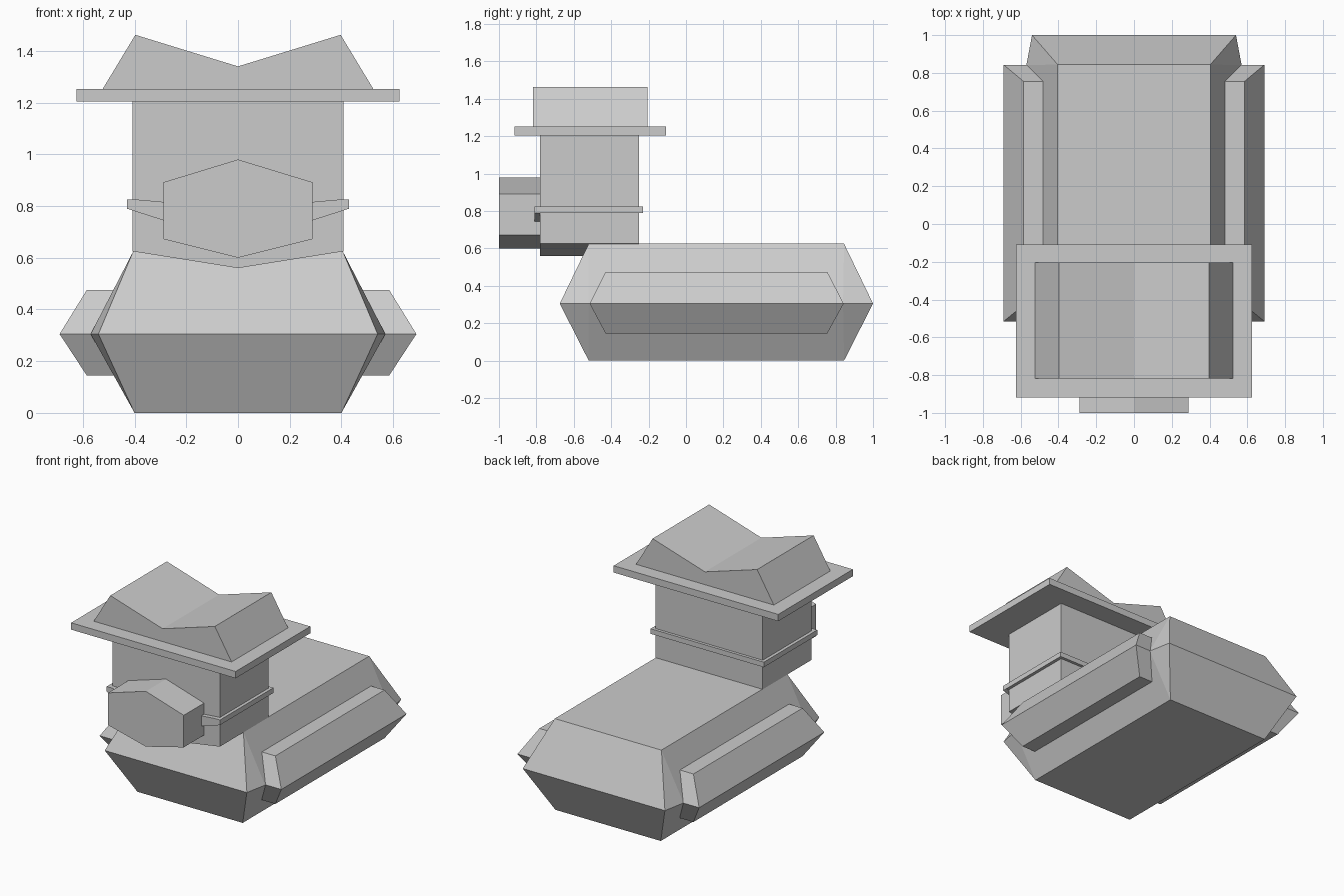
import bpy, bmesh

if "Cube" in bpy.data.objects:
    bpy.data.objects.remove(bpy.data.objects["Cube"])


def finish(bm, name):
    bmesh.ops.recalc_face_normals(bm, faces=bm.faces)
    me = bpy.data.meshes.new(name)
    bm.to_mesh(me)
    bm.free()
    ob = bpy.data.objects.new(name, me)
    bpy.context.collection.objects.link(ob)
    return ob


def loft(name, rings):
    """Closed solid through rings of equal point count."""
    bm = bmesh.new()
    rs = [[bm.verts.new(p) for p in r] for r in rings]
    n = len(rs[0])
    for a, b in zip(rs, rs[1:]):
        for i in range(n):
            j = (i + 1) % n
            bm.faces.new((a[i], a[j], b[j], b[i]))
    bm.faces.new(rs[0])
    bm.faces.new(rs[-1])
    return finish(bm, name)


def prism(name, profile, y0, y1):
    """Extrude a front-view (x, z) profile along y."""
    return loft(name, [[(x, y, z) for x, z in profile] for y in (y0, y1)])


def box(name, x0, x1, y0, y1, z0, z1):
    return prism(name, [(x0, z0), (x1, z0), (x1, z1), (x0, z1)], y0, y1)


def rect(x0, x1, y0, y1, z):
    return [(x0, y0, z), (x1, y0, z), (x1, y1, z), (x0, y1, z)]


def mirrored(half):
    """Complete a symmetric profile from its right half (x >= 0)."""
    return half + [(-x, z) for x, z in reversed(half) if x > 0]


# main hull: faceted, widest at the waist, with clipped corners
bm = bmesh.new()
points = rect(-0.40, 0.40, -0.52, 0.845, 0) + rect(-0.405, 0.405, -0.52, 0.845, 0.625)
points += rect(-0.57, 0.57, -0.52, 0.84, 0.305) + rect(-0.54, 0.54, -0.675, 1.0, 0.305)
for p in points:
    bm.verts.new(p)
bmesh.ops.convex_hull(bm, input=bm.verts)
bmesh.ops.dissolve_limit(bm, angle_limit=0.01, verts=bm.verts, edges=bm.edges)
finish(bm, "hull")

# side pods hugging the hull
for s, side in ((1, "right"), (-1, "left")):
    loft("pod_" + side, [
        rect(s * 0.47, s * 0.585, -0.43, 0.755, 0.145),
        rect(s * 0.56, s * 0.69, -0.515, 0.843, 0.305),
        rect(s * 0.47, s * 0.585, -0.43, 0.755, 0.475)])

# upright tower with a V-shaped underside
prism("tower", mirrored([(0, 0.56), (0.408, 0.625), (0.408, 1.21)]), -0.78, -0.25)

# belt round the tower, dipping at the front
prism("belt_front", mirrored([(0, 0.65), (0.29, 0.745), (0.43, 0.79), (0.43, 0.825),
                              (0.39, 0.825), (0, 0.79)]), -0.81, -0.78)
box("belt_back", -0.43, 0.43, -0.25, -0.23, 0.79, 0.825)
for s, side in ((1, "right"), (-1, "left")):
    box("belt_" + side, s * 0.408, s * 0.43, -0.78, -0.25, 0.79, 0.825)

# six-sided block on the tower front
prism("front_block", mirrored([(0, 0.60), (0.288, 0.672), (0.288, 0.892), (0, 0.98)]), -1.0, -0.78)

# flat brim and notched crown
box("brim", -0.625, 0.625, -0.918, -0.108, 1.205, 1.252)
prism("crown", mirrored([(0, 1.25), (0.525, 1.25), (0.397, 1.462), (0, 1.34)]), -0.818, -0.205)
